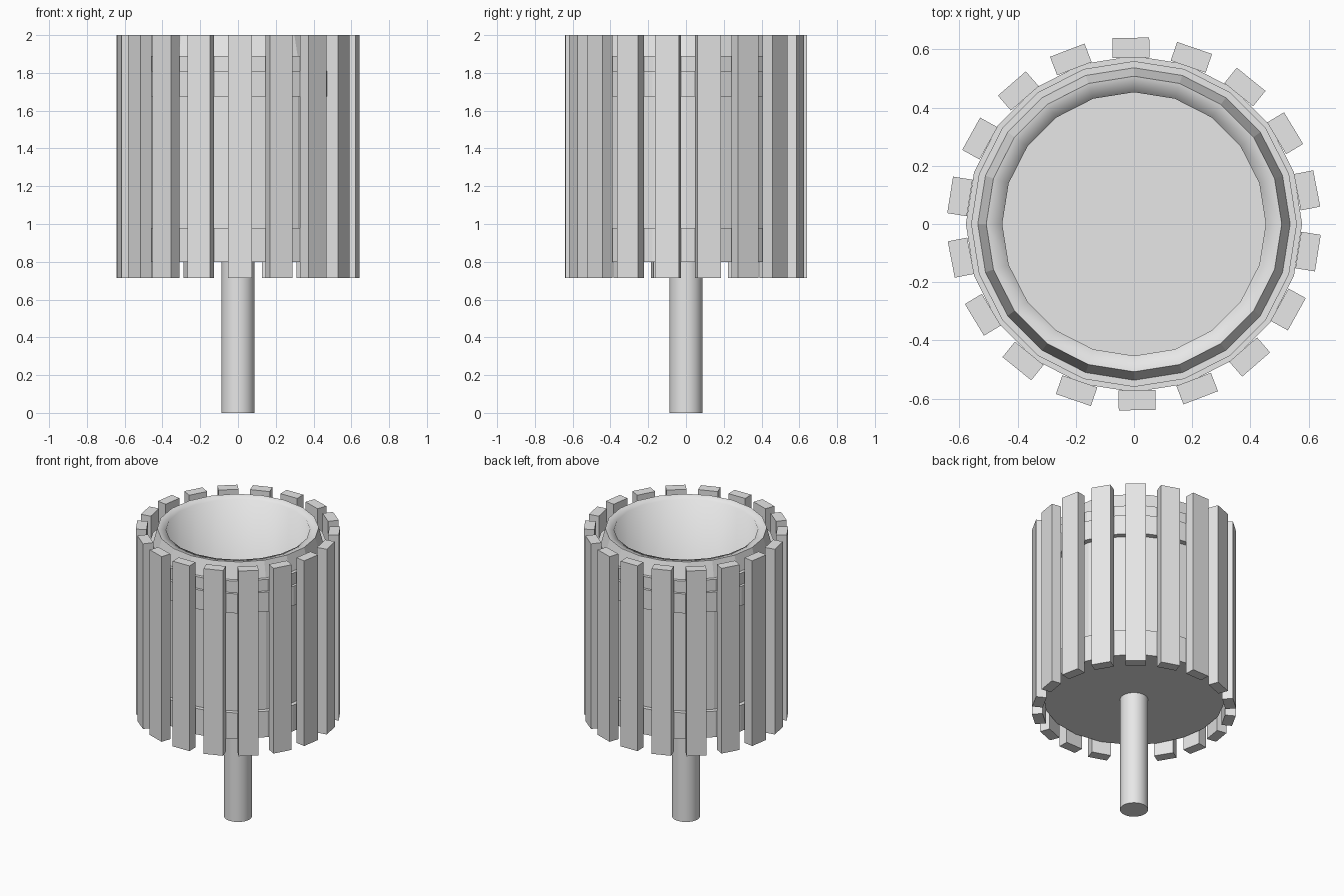
import bpy, bmesh
from math import sin, cos, radians, tau
from mathutils import Matrix

cube = bpy.data.objects.get("Cube")
if cube:
    bpy.data.objects.remove(cube)

grey = bpy.data.materials.new("light_grey")
grey.use_nodes = True
grey.diffuse_color = (0.8, 0.8, 0.8, 1)
grey.node_tree.nodes["Principled BSDF"].inputs["Base Color"].default_value = (0.8, 0.8, 0.8, 1)


def finish(bm, name):
    mesh = bpy.data.meshes.new(name)
    bm.to_mesh(mesh)
    bm.free()
    mesh.materials.append(grey)
    obj = bpy.data.objects.new(name, mesh)
    bpy.context.collection.objects.link(obj)
    return obj


def lathe(name, profile, sides, smooth=()):
    """Revolve (radius, z) points and cap both ends; smooth lists soft bands."""
    bm = bmesh.new()
    rings = [[bm.verts.new((r * cos(tau * i / sides), r * sin(tau * i / sides), z))
              for i in range(sides)] for r, z in profile]
    for k, (a, b) in enumerate(zip(rings, rings[1:])):
        for i in range(sides):
            j = (i + 1) % sides
            bm.faces.new((a[i], a[j], b[j], b[i])).smooth = k in smooth
    bm.faces.new(rings[0][::-1])
    bm.faces.new(rings[-1])
    # Hard creases wherever a soft band meets a flat one
    for e in bm.edges:
        e.smooth = all(f.smooth for f in e.link_faces)
    return finish(bm, name)


# Faceted pot: lower band, recessed body, stepped upper band, rim, hollow inside
pot = [(0.57, 0.80), (0.57, 0.98), (0.54, 0.98), (0.54, 1.675), (0.578, 1.675),
       (0.578, 1.81), (0.56, 1.81), (0.56, 1.89), (0.537, 1.89), (0.508, 2.0),
       (0.453, 1.99), (0.453, 0.90)]
lathe("pot", pot, 20, smooth=(9, 10))

# Round support post
lathe("post", [(0.088, 0), (0.088, 0.80)], 32, smooth=(0,))

# Ring of upright slats
inner, outer, bottom, top = 0.572, 0.64, 0.715, 2.0
bm = bmesh.new()
for k in range(18):
    place = (Matrix.Rotation(radians(11 + 20 * k), 4, 'Z')
             @ Matrix.Translation(((inner + outer) / 2, 0, (bottom + top) / 2))
             @ Matrix.Diagonal((outer - inner, 0.127, top - bottom, 1)))
    bmesh.ops.create_cube(bm, size=1, matrix=place)
finish(bm, "slats")
